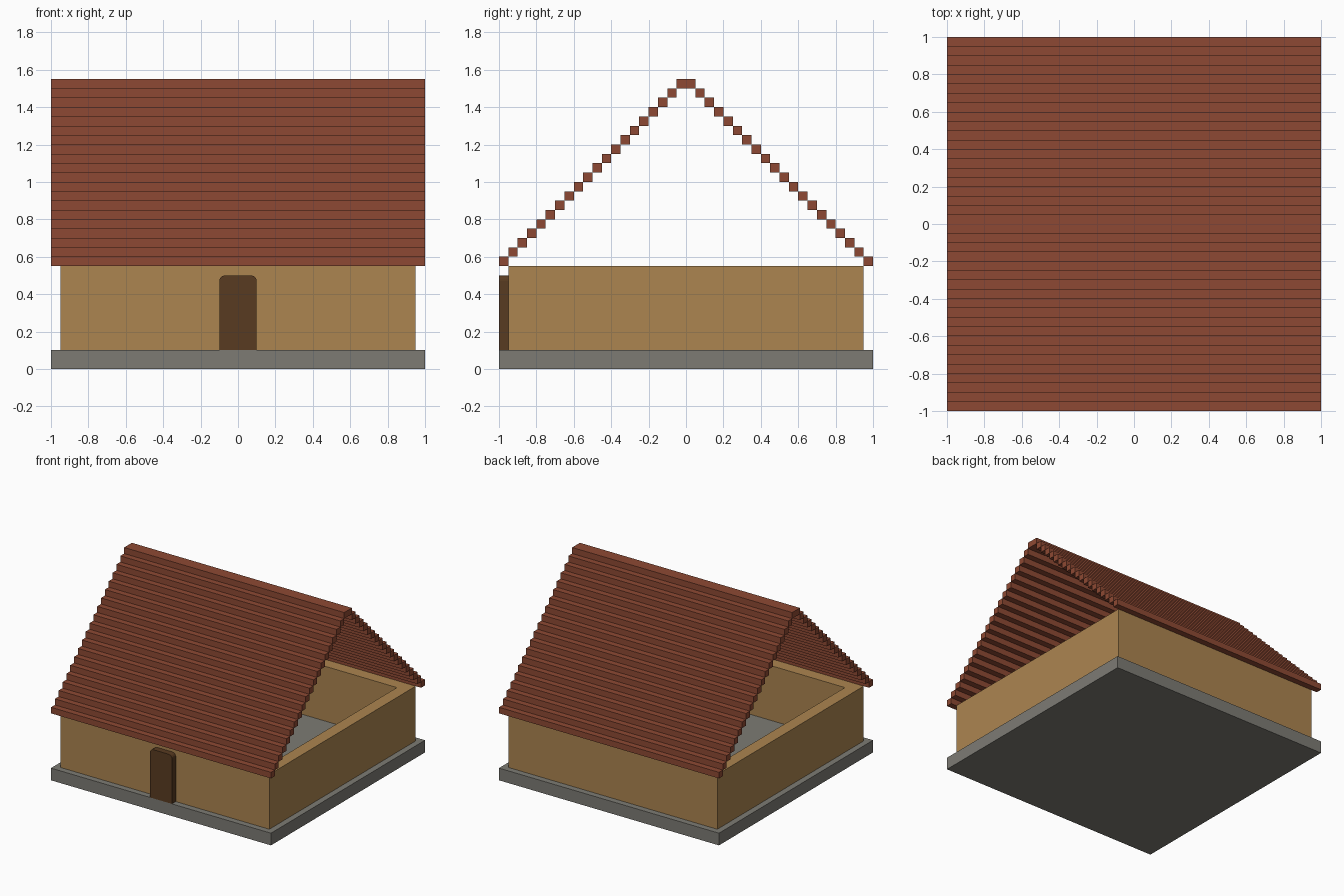
import bpy, bmesh
from mathutils import Matrix, Vector

cube = bpy.data.objects.get("Cube")
if cube:
    bpy.data.objects.remove(cube, do_unlink=True)


def linear(c):
    c /= 255
    return c / 12.92 if c <= 0.04045 else ((c + 0.055) / 1.055) ** 2.4


def material(name, r, g, b):
    m = bpy.data.materials.new(name)
    m.use_nodes = True
    col = (linear(r), linear(g), linear(b), 1)
    m.diffuse_color = col
    bsdf = next(n for n in m.node_tree.nodes if n.type == 'BSDF_PRINCIPLED')
    bsdf.inputs["Base Color"].default_value = col
    return m


def add_box(bm, lo, hi):
    lo, hi = Vector(lo), Vector(hi)
    mat = Matrix.Translation((lo + hi) / 2) @ Matrix.Diagonal((*(hi - lo), 1))
    return bmesh.ops.create_cube(bm, size=1, matrix=mat)["verts"]


def finish(bm, name, mat):
    bmesh.ops.recalc_face_normals(bm, faces=bm.faces)
    me = bpy.data.meshes.new(name)
    bm.to_mesh(me)
    bm.free()
    me.materials.append(mat)
    ob = bpy.data.objects.new(name, me)
    bpy.context.collection.objects.link(ob)
    return ob


stone = material("grey stone", 125, 123, 116)
plaster = material("tan plaster", 172, 133, 80)
tile = material("red tile", 141, 73, 51)
wood = material("dark wood", 89, 59, 33)

# Foundation slab
bm = bmesh.new()
add_box(bm, (-1, -1, 0), (1, 1, 0.1))
finish(bm, "foundation", stone)

# Walls: a square ring, open at the top, 0.1 thick
W, T, Z0, Z1 = 0.95, 0.1, 0.1, 0.55
bm = bmesh.new()
rings = []
for r, z in ((W, Z0), (W, Z1), (W - T, Z1), (W - T, Z0)):
    rings.append([bm.verts.new((x * r, y * r, z))
                  for x, y in ((-1, -1), (1, -1), (1, 1), (-1, 1))])
for k in range(4):
    a, b = rings[k], rings[(k + 1) % 4]
    for i in range(4):
        j = (i + 1) % 4
        bm.faces.new((a[i], a[j], b[j], b[i]))
finish(bm, "walls", plaster)

# Door with rounded top corners
bm = bmesh.new()
add_box(bm, (-0.1, -1, Z0), (0.1, -W, 0.5))
corners = [e for e in bm.edges if all(v.co.z > 0.49 for v in e.verts)
           and abs(e.verts[0].co.x - e.verts[1].co.x) < 1e-4]
bmesh.ops.bevel(bm, geom=corners, offset=0.03, segments=4, profile=0.5,
                affect='EDGES')
finish(bm, "door", wood)

# Roof: stepped courses climbing from both eaves to the ridge
S = 0.05
bm = bmesh.new()
for i in range(19):
    y, z = 1 - i * S, Z1 + i * S
    add_box(bm, (-1, -y, z), (1, -y + S, z + S))
    add_box(bm, (-1, y - S, z), (1, y, z + S))
add_box(bm, (-1, -S, 1.5), (1, S, 1.55))
finish(bm, "roof", tile)
